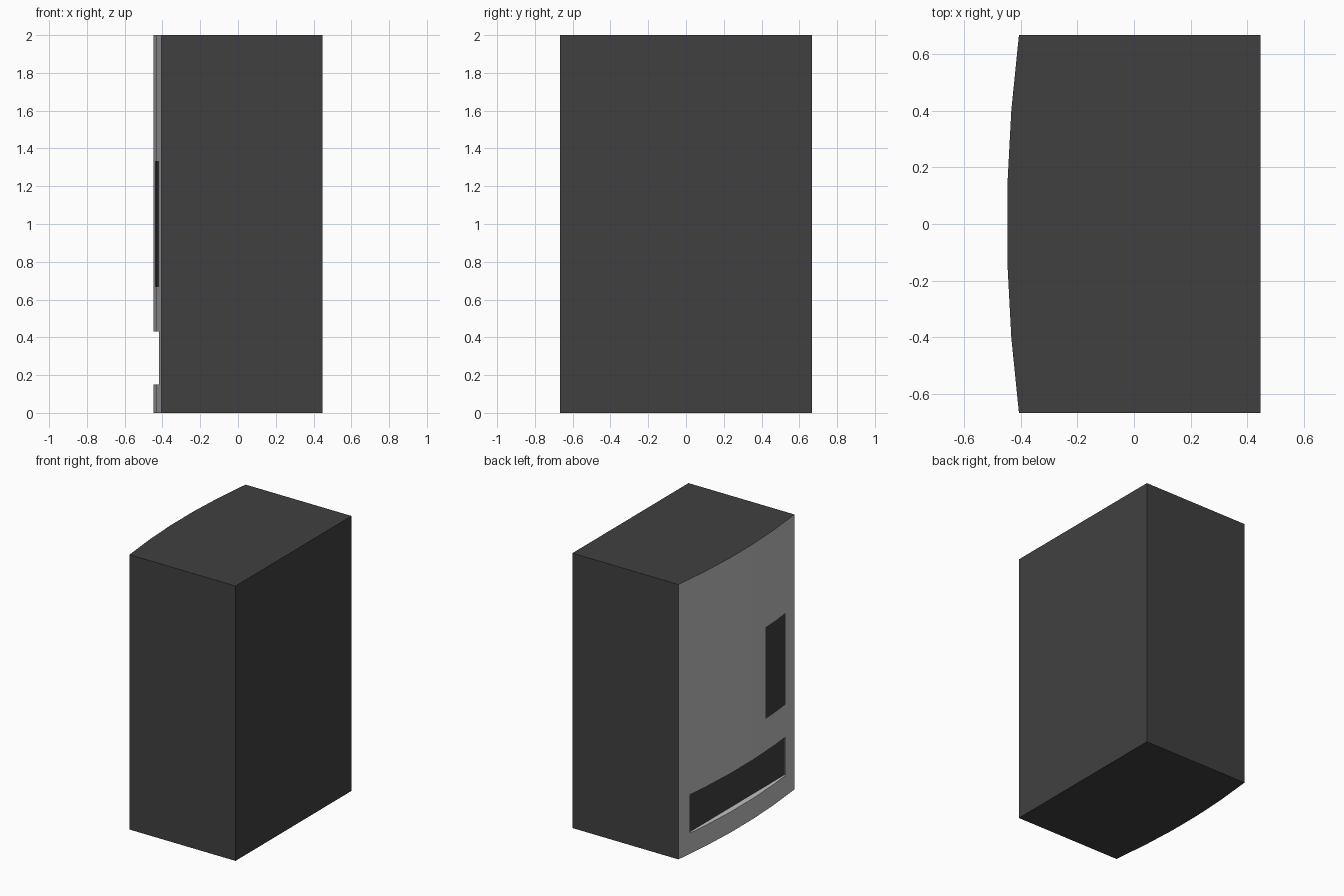
import bpy, bmesh

if "Cube" in bpy.data.objects:
    bpy.data.objects.remove(bpy.data.objects["Cube"])

W, H = 0.667, 2.0           # half width along y, height
BACK, FLAT = 0.447, -0.406  # rear of cabinet, plane behind the bowed panel
SLOT_Y, SLOT_Z = 0.55, (0.15, 0.43)
SCREEN_Y, SCREEN_Z = (-0.55, -0.29), (0.667, 1.333)


def material(name, value):
    m = bpy.data.materials.new(name)
    m.diffuse_color = (value, value, value, 1)
    m.use_nodes = True
    m.node_tree.nodes["Principled BSDF"].inputs["Base Color"].default_value = m.diffuse_color
    return m


dark = material("dark grey", 0.051)
light = material("light grey", 0.527)


def make_object(name, bm, mats):
    mesh = bpy.data.meshes.new(name)
    bm.to_mesh(mesh)
    bm.free()
    for m in mats:
        mesh.materials.append(m)
    ob = bpy.data.objects.new(name, mesh)
    bpy.context.collection.objects.link(ob)
    return ob


# Cabinet: plain box
bm = bmesh.new()
bmesh.ops.create_cube(bm, size=1)
for v in bm.verts:
    v.co = (BACK if v.co.x > 0 else FLAT, v.co.y * 2 * W, (v.co.z + 0.5) * H)
make_object("cabinet", bm, [dark])

# Bowed profile made of five straight facets
profile = [(-W, FLAT), (-0.4, -0.433), (-0.133, -BACK),
           (0.133, -BACK), (0.4, -0.433), (W, FLAT)]


def bow(y):
    for (y0, x0), (y1, x1) in zip(profile, profile[1:]):
        if y <= y1:
            return x0 + (x1 - x0) * (y - y0) / (y1 - y0)
    return FLAT


# Front panel: bowed sheet with a delivery slot and a dark screen
ys = sorted({p[0] for p in profile} | {-SLOT_Y, SLOT_Y, *SCREEN_Y})
zs = sorted({0.0, H, *SLOT_Z, *SCREEN_Z})
bm = bmesh.new()
grid = [[bm.verts.new((bow(y), y, z)) for z in zs] for y in ys]
for i in range(len(ys) - 1):
    for j in range(len(zs) - 1):
        y, z = (ys[i] + ys[i + 1]) / 2, (zs[j] + zs[j + 1]) / 2
        if abs(y) < SLOT_Y and SLOT_Z[0] < z < SLOT_Z[1]:
            continue
        f = bm.faces.new((grid[i][j], grid[i][j + 1],
                          grid[i + 1][j + 1], grid[i + 1][j]))
        if SCREEN_Y[0] < y < SCREEN_Y[1] and SCREEN_Z[0] < z < SCREEN_Z[1]:
            f.material_index = 1

# Carry the top, bottom and slot rims back to the cabinet
rims = [e for e in bm.edges if e.is_boundary
        and not all(abs(v.co.y) > W - 0.01 for v in e.verts)]
new = bmesh.ops.extrude_edge_only(bm, edges=rims)["geom"]
for v in new:
    if isinstance(v, bmesh.types.BMVert):
        v.co.x = FLAT
for f in new:
    if isinstance(f, bmesh.types.BMFace):
        z = f.calc_center_median().z
        f.material_index = 1 if z < 0.01 or z > H - 0.01 else 0
bmesh.ops.remove_doubles(bm, verts=bm.verts, dist=0.0001)
bmesh.ops.recalc_face_normals(bm, faces=bm.faces)
if next(f for f in bm.faces if abs(f.normal.x) > 0.9).normal.x > 0:
    bmesh.ops.reverse_faces(bm, faces=bm.faces)
make_object("front_panel", bm, [light, dark])
